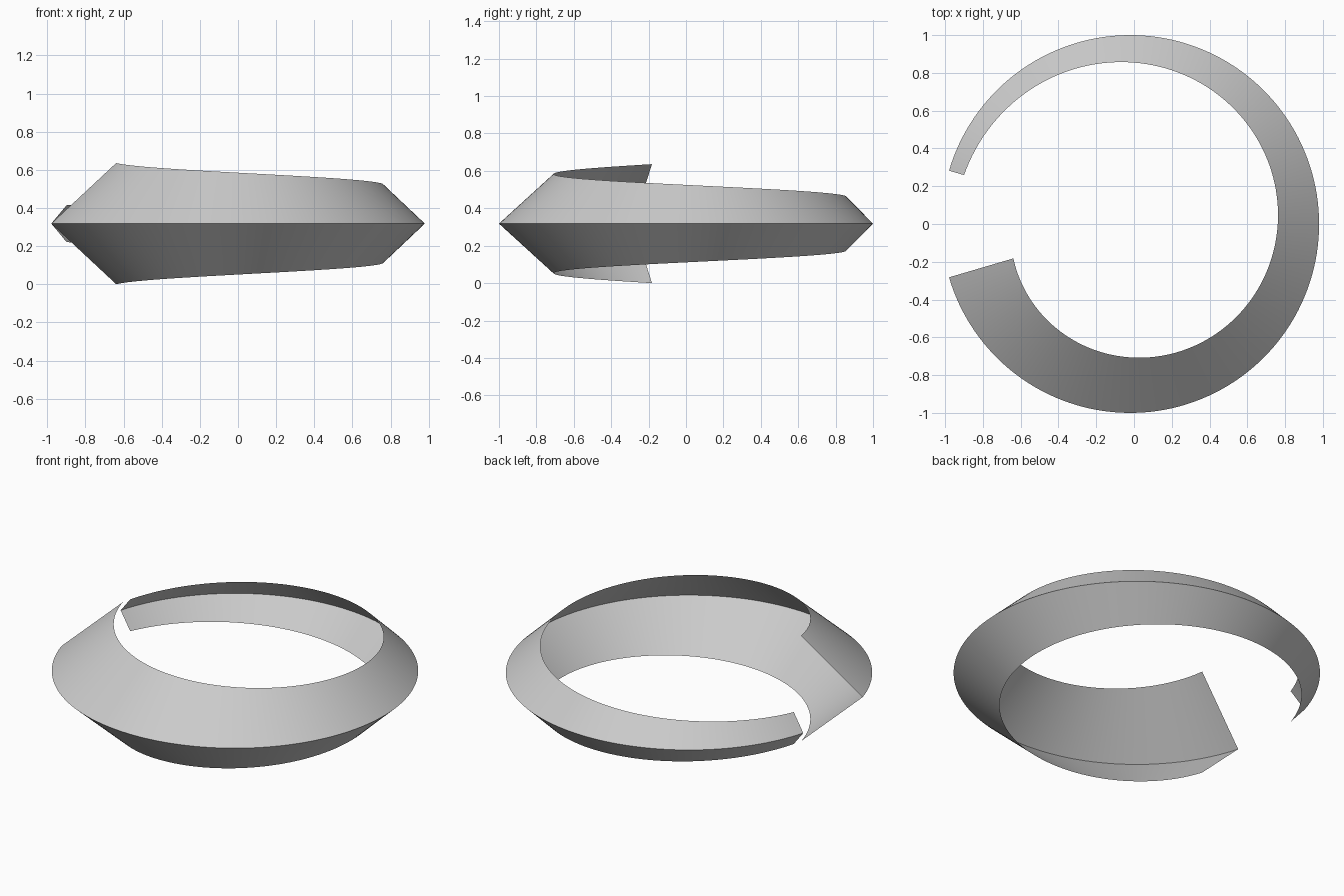
import bpy, bmesh, math

if "Cube" in bpy.data.objects:
    bpy.data.objects.remove(bpy.data.objects["Cube"])

SEGMENTS = 144
END_ANGLE = math.radians(163.6)   # the band stops short of a full circle at the left
CENTRE_X, CENTRE_Z = -0.02, 0.318


def lerp(a, b, t):
    return a + (b - a) * t


# Open band: V-shaped section, ridge on a unit circle, tapering along its sweep
bm = bmesh.new()
rows = []
for i in range(SEGMENTS + 1):
    t = i / SEGMENTS
    angle = lerp(-END_ANGLE, END_ANGLE, t)
    depth = lerp(0.355, 0.083, t)
    half_height = lerp(0.318, 0.096, t)
    section = [(1 - depth, -half_height), (1, 0), (1 - depth, half_height)]
    rows.append([bm.verts.new((CENTRE_X + r * math.cos(angle),
                               r * math.sin(angle),
                               CENTRE_Z + z)) for r, z in section])

for a, b in zip(rows, rows[1:]):
    for k in range(2):
        bm.faces.new((a[k], b[k], b[k + 1], a[k + 1]))

mesh = bpy.data.meshes.new("tapered_open_ring")
bm.to_mesh(mesh)
bm.free()
ring = bpy.data.objects.new("tapered_open_ring", mesh)
bpy.context.collection.objects.link(ring)

# Smooth around the sweep, sharp along the outer ridge
bpy.context.view_layer.objects.active = ring
ring.select_set(True)
bpy.ops.object.shade_smooth_by_angle(angle=math.radians(30))
